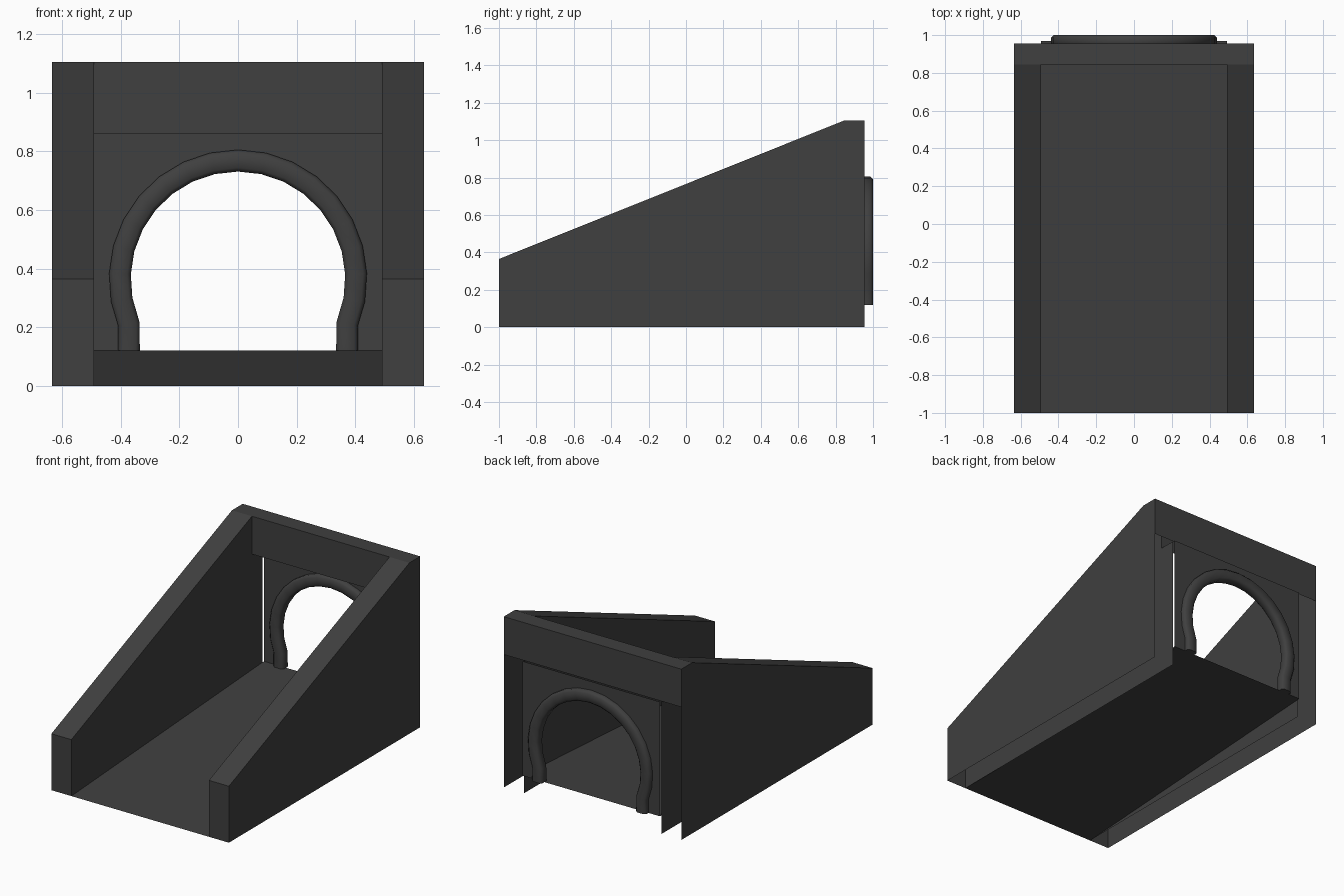
import bpy, bmesh, math
from mathutils import Vector

if "Cube" in bpy.data.objects:
    bpy.data.objects.remove(bpy.data.objects["Cube"])

stone = bpy.data.materials.new("dark grey stone")
stone.diffuse_color = (0.05, 0.05, 0.05, 1)
stone.use_nodes = True
stone.node_tree.nodes["Principled BSDF"].inputs["Base Color"].default_value = stone.diffuse_color


def build(name, faces, smooth=False):
    """Make an object from faces given as lists of corner points."""
    bm = bmesh.new()
    for f in faces:
        bm.faces.new([bm.verts.new(p) for p in f])
    bmesh.ops.remove_doubles(bm, verts=bm.verts, dist=0.0005)
    me = bpy.data.meshes.new(name)
    bm.to_mesh(me)
    bm.free()
    me.materials.append(stone)
    ob = bpy.data.objects.new(name, me)
    bpy.context.collection.objects.link(ob)
    if smooth:
        bpy.context.view_layer.objects.active = ob
        ob.select_set(True)
        bpy.ops.object.shade_smooth_by_angle(angle=math.radians(50))
        ob.select_set(False)
    return ob


XI, XO = 0.492, 0.635            # inner and outer side of the walls
YF, YB, YM = -1.0, 0.955, 0.845  # front, back, inner face of the lintel
Z0, ZB, ZT = 0.365, 0.86, 1.105  # front wall height, lintel bottom, top
YP, ZF = 0.968, 0.12             # arch panel position, floor height at the back

# Hollow side walls, open below and behind
for side, s in (("right", 1), ("left", -1)):
    outer = [(YF, 0), (YB, 0), (YB, ZT), (YM, ZT), (YF, Z0)]
    inner = [(YF, 0), (YB, 0), (YB, ZB), (YM, ZB), (YM, ZT), (YF, Z0)]
    faces = [[(s * XO, y, z) for y, z in outer],
             [(s * XI, y, z) for y, z in reversed(inner)],
             [(s * XI, YF, 0), (s * XO, YF, 0), (s * XO, YF, Z0), (s * XI, YF, Z0)],
             [(s * XI, YF, Z0), (s * XO, YF, Z0), (s * XO, YM, ZT), (s * XI, YM, ZT)]]
    if s < 0:
        faces = [f[::-1] for f in faces]
    build(side + "_wall", faces)

# Lintel across the back, open underneath
build("lintel", [
    [(-XI, YM, ZB), (XI, YM, ZB), (XI, YM, ZT), (-XI, YM, ZT)],
    [(-XO, YM, ZT), (XO, YM, ZT), (XO, YB, ZT), (-XO, YB, ZT)],
    [(XO, YB, ZB), (-XO, YB, ZB), (-XO, YB, ZT), (XO, YB, ZT)]])

# Sloping floor
build("floor", [[(-XI, YF, 0), (XI, YF, 0), (XI, YP, ZF), (-XI, YP, ZF)]])

# Horseshoe centre line, from the right foot to the left foot
R, CZ, A0, N = 0.403, 0.365, math.radians(-22.6), 18
arc = [A0 + (math.pi - 2 * A0) * i / N for i in range(N + 1)]
path = [(R * math.cos(a), CZ + R * math.sin(a)) for a in arc]
path = [(path[0][0], ZF)] + path + [(path[-1][0], ZF)]

# Panel with the horseshoe opening
outline = [(-XI, ZF), (-XI, ZB), (XI, ZB), (XI, ZF)] + path
build("arch_panel", [[(x, YP, z) for x, z in outline]])

# Rounded moulding swept along the horseshoe
H, D, C = 0.037, 0.032, 0.013    # half width, half depth, corner size
section = [(H, -D + C), (H, D - C), (H - C, D), (-H + C, D),
           (-H, D - C), (-H, -D + C), (-H + C, -D), (H - C, -D)]
rings = []
for i, p in enumerate(path):
    a = Vector(path[max(i - 1, 0)])
    b = Vector(path[min(i + 1, len(path) - 1)])
    t = (b - a).normalized()
    rings.append([(p[0] + t.y * u, YP + v, p[1] - t.x * u) for u, v in section])
faces = [rings[0], rings[-1][::-1]]
for r, q in zip(rings, rings[1:]):
    for k in range(8):
        j = (k + 1) % 8
        faces.append([r[j], r[k], q[k], q[j]])
build("arch_moulding", faces, smooth=True)
